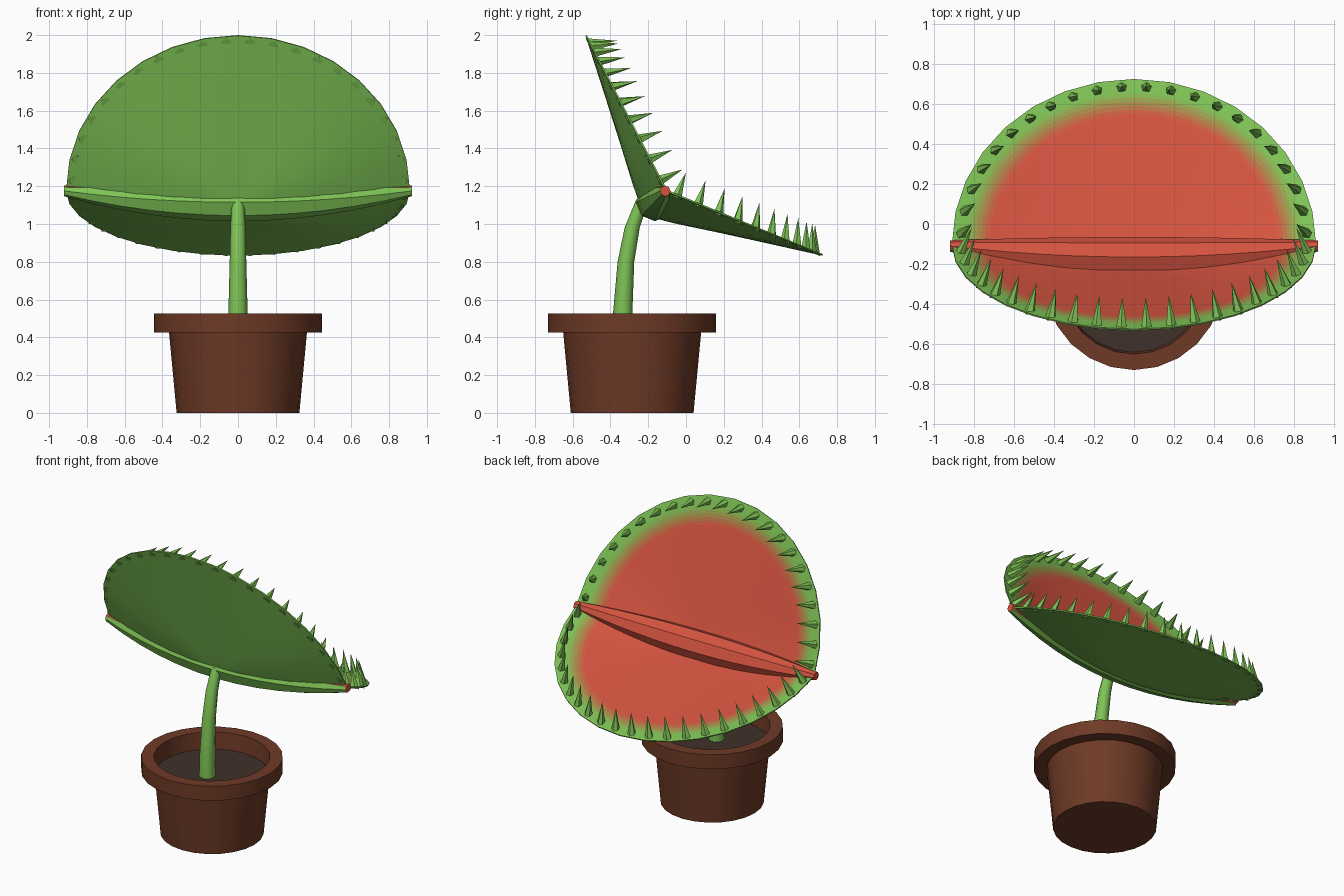
import bpy, bmesh, math
from mathutils import Vector

cube = bpy.data.objects.get("Cube")
if cube:
    bpy.data.objects.remove(cube, do_unlink=True)


def material(name, rgb):
    col = [(c / 255 / 12.92 if c < 11 else ((c / 255 + 0.055) / 1.055) ** 2.4) for c in rgb] + [1]
    m = bpy.data.materials.new(name)
    m.use_nodes = True
    m.diffuse_color = col
    m.node_tree.nodes["Principled BSDF"].inputs["Base Color"].default_value = col
    return m


GREEN, RED = (127, 196, 86), (214, 84, 64)
BANDS = 5
green = material("leaf green", GREEN)
red = material("mouth red", RED)
clay = material("clay brown", (110, 58, 38))
earth = material("dark soil", (62, 49, 41))
blends = []
for i in range(BANDS):
    t = (i + 0.5) / BANDS
    blends.append(material("blush %d" % (i + 1), [r + (g - r) * t for r, g in zip(RED, GREEN)]))


def finish(name, bm, mats, angle=None):
    """Turn a bmesh into an object, with optional smooth shading."""
    bmesh.ops.remove_doubles(bm, verts=bm.verts, dist=0.0005)
    bmesh.ops.recalc_face_normals(bm, faces=bm.faces)
    me = bpy.data.meshes.new(name)
    bm.to_mesh(me)
    bm.free()
    for m in mats:
        me.materials.append(m)
    ob = bpy.data.objects.new(name, me)
    bpy.context.collection.objects.link(ob)
    if angle:
        bpy.ops.object.select_all(action='DESELECT')
        ob.select_set(True)
        bpy.context.view_layer.objects.active = ob
        bpy.ops.object.shade_smooth_by_angle(angle=math.radians(angle))
    return ob


def sheet(bm, rows, closed=False, caps=False, row_mats=None):
    """Skin consecutive rows of points with quads."""
    vs = [[bm.verts.new(p) for p in row] for row in rows]
    n = len(rows[0])
    for i in range(len(vs) - 1):
        for j in range(n if closed else n - 1):
            k = (j + 1) % n
            f = bm.faces.new((vs[i][j], vs[i][k], vs[i + 1][k], vs[i + 1][j]))
            if row_mats:
                f.material_index = row_mats[i]
    if caps:
        bm.faces.new(vs[0])
        bm.faces.new(vs[-1])


def circle(center, radius, sides, u, v):
    return [center + radius * (u * math.cos(a) + v * math.sin(a))
            for a in (2 * math.pi * i / sides for i in range(sides))]


X, Y, Z = Vector((1, 0, 0)), Vector((0, 1, 0)), Vector((0, 0, 1))

# Pot and soil
POT_Y = -0.285


def turned(name, profile, mat, angle):
    bm = bmesh.new()
    rows = [circle(Vector((0, POT_Y, z)), r, 24, X, Y) for r, z in profile]
    sheet(bm, rows, closed=True, caps=True)
    return finish(name, bm, [mat], angle)


turned("pot", [(0.325, 0), (0.365, 0.425), (0.445, 0.425), (0.445, 0.525),
               (0.365, 0.525), (0.355, 0.39)], clay, 30)
turned("soil", [(0.358, 0.395), (0.358, 0.41)], earth, 30)

# Stem
bm = bmesh.new()
path = [(-0.335, 0.4, 0.052), (-0.335, 0.53, 0.051), (-0.318, 0.8, 0.044),
        (-0.285, 0.98, 0.04), (-0.23, 1.13, 0.034)]
sheet(bm, [circle(Vector((0, y, z)), r, 8, X, Y) for y, z, r in path], closed=True, caps=True)
finish("stem", bm, [green], 50)

# Hinge: a tapered spindle, red towards the mouth and green behind
bm = bmesh.new()
rows = []
for i in range(13):
    x = -0.92 + 1.84 * i / 12
    q = (x / 0.92) ** 2
    rows.append(circle(Vector((x, -0.165 + 0.055 * q, 1.115 + 0.06 * q)),
                       0.1 - 0.072 * q, 8, Y, Z))
sheet(bm, rows, closed=True, caps=True)
bmesh.ops.recalc_face_normals(bm, faces=bm.faces)
for f in bm.faces:
    f.material_index = 1 if f.normal.y + f.normal.z > -0.1 else 0
finish("hinge", bm, [green, red], 40)

# Lobes and their teeth
ROOT = Vector((0, -0.1, 1.18))
HALF_WIDTH, DEPTH = 0.91, 0.155
SEGMENTS, TEETH = 16, 22


def lobe(name, tip):
    along = Vector(tip) - ROOT
    d = along.normalized()
    n = d.cross(X)
    if n.y + n.z < 0:
        n = -n

    def point(r, a, depth, shift=0.0):
        c, s = math.cos(a), math.sin(a)
        sink = depth * (1 - r) * (1 + r * c * c) + shift
        return ROOT + X * (HALF_WIDTH * r * c) + along * (r * s) - n * sink

    # Inner face from the middle to the rim, then the outer face back again
    inner = [0, 0.2, 0.4, 0.6] + [0.8 + 0.12 * i / BANDS for i in range(BANDS + 1)] + [1]
    mats = [1] * 4 + [2 + i for i in range(BANDS)]
    outer = [1, 0.8, 0.6, 0.4, 0.2, 0]
    angles = [math.pi * i / SEGMENTS for i in range(SEGMENTS + 1)]
    rows = [[point(r, a, DEPTH - 0.035) for a in angles] for r in inner]
    rows += [[point(r, a, DEPTH, 0.008) for a in angles] for r in outer]
    mats += [0] * (len(rows) - 1 - len(mats))
    bm = bmesh.new()
    sheet(bm, rows, row_mats=mats)
    finish(name + "_lobe", bm, [green, red] + blends, 40)

    # Five-sided teeth leaning inwards along the rim
    bm = bmesh.new()
    for i in range(TEETH):
        a = math.pi * (i + 0.5) / TEETH
        radial = (X * math.cos(a) + d * math.sin(a)).normalized()
        side = radial.cross(n)
        lean = (n - radial * 0.42).normalized()
        base = point(0.955, a, DEPTH - 0.035) - lean * 0.01
        ring = [bm.verts.new(p) for p in circle(base, 0.029, 5, radial, side)]
        peak = bm.verts.new(base + lean * 0.155)
        bm.faces.new(ring)
        for j in range(5):
            bm.faces.new((ring[j], ring[(j + 1) % 5], peak))
    finish(name + "_teeth", bm, [green])


lobe("upper", (0, -0.525, 2.0))
lobe("lower", (0, 0.725, 0.84))
